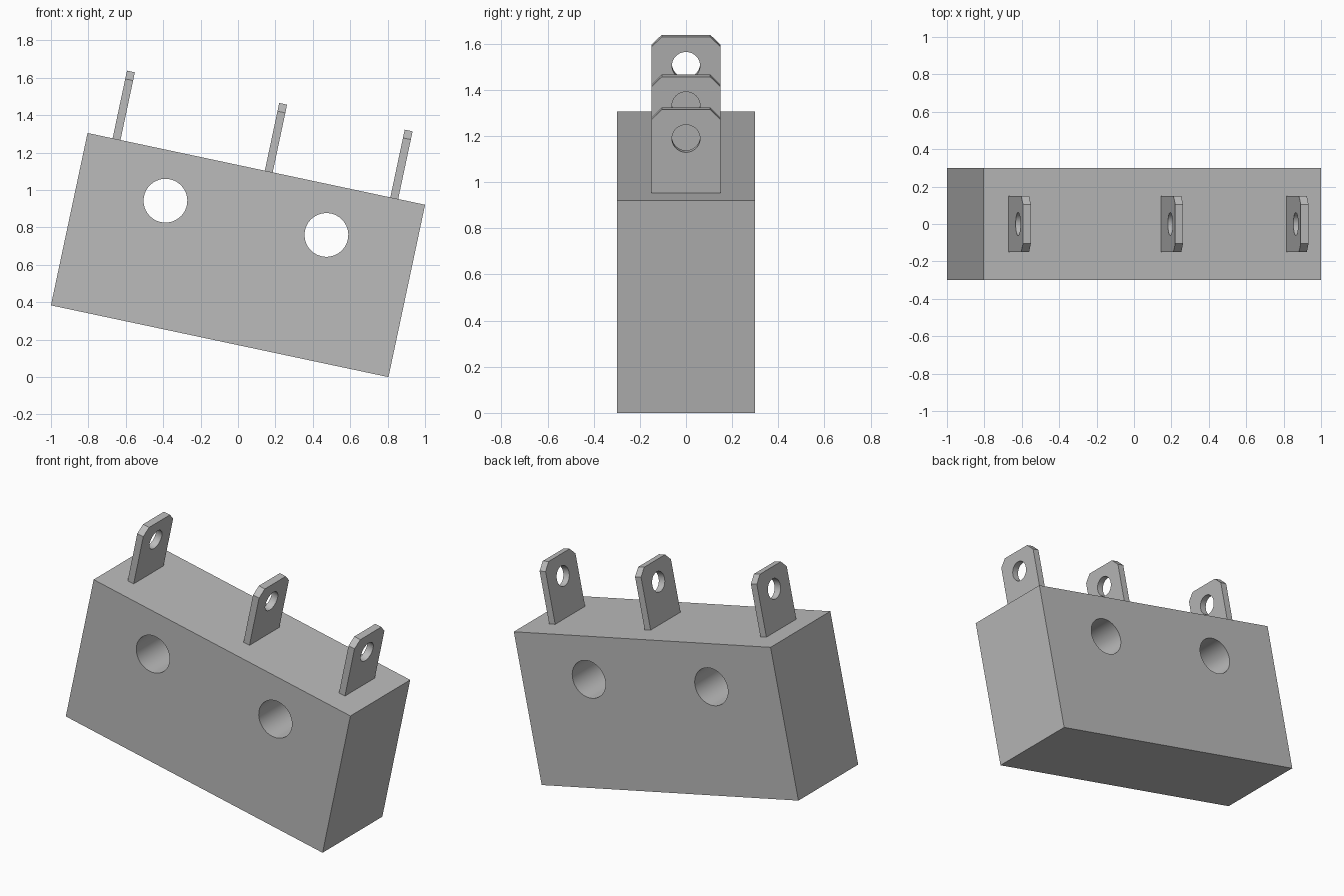
import bpy
import bmesh
from math import radians
from mathutils import Matrix, Vector

if "Cube" in bpy.data.objects:
    bpy.data.objects.remove(bpy.data.objects["Cube"], do_unlink=True)

LENGTH, DEPTH, HEIGHT = 1.845, 0.6, 0.942
TAB_THICK, TAB_WIDTH, TAB_HEIGHT, CHAMFER = 0.043, 0.3, 0.37, 0.045

# Whole switch is tilted about the y axis
TILT = Matrix.Translation((0, 0, 0.6525)) @ Matrix.Rotation(radians(12), 4, 'Y')

grey = bpy.data.materials.new("plain grey")
grey.use_nodes = True
colour = (0.5, 0.5, 0.5, 1)
grey.diffuse_color = colour
grey.node_tree.nodes["Principled BSDF"].inputs["Base Color"].default_value = colour


def prism(name, outline, axis):
    """Extrude a closed outline along an axis vector."""
    bm = bmesh.new()
    face = bm.faces.new([bm.verts.new(p) for p in outline])
    new = bmesh.ops.extrude_face_region(bm, geom=[face])["geom"]
    bmesh.ops.translate(bm, vec=Vector(axis),
                        verts=[v for v in new if isinstance(v, bmesh.types.BMVert)])
    bmesh.ops.recalc_face_normals(bm, faces=bm.faces)
    mesh = bpy.data.meshes.new(name)
    bm.to_mesh(mesh)
    bm.free()
    obj = bpy.data.objects.new(name, mesh)
    bpy.context.collection.objects.link(obj)
    mesh.materials.append(grey)
    return obj


def drill(obj, centre, radius, rotation):
    """Cut a round through hole, then discard the cutter."""
    bpy.ops.mesh.primitive_cylinder_add(vertices=48, radius=radius, depth=1,
                                        location=centre, rotation=rotation)
    cutter = bpy.context.object
    cutter.hide_render = True
    cutter.data.materials.append(grey)
    mod = obj.modifiers.new("hole", 'BOOLEAN')
    mod.operation, mod.solver, mod.object = 'DIFFERENCE', 'EXACT', cutter
    bpy.context.view_layer.objects.active = obj
    bpy.ops.object.modifier_apply(modifier=mod.name)
    bpy.data.objects.remove(cutter, do_unlink=True)


def finish(obj):
    """Smooth the bores, keep edges sharp, and tilt into place."""
    bpy.ops.object.select_all(action='DESELECT')
    obj.select_set(True)
    bpy.context.view_layer.objects.active = obj
    bpy.ops.object.shade_smooth_by_angle(angle=radians(30))
    obj.matrix_world = TILT


# Body block with two mounting holes
hx, hy, hz = LENGTH / 2, DEPTH / 2, HEIGHT / 2
body = prism("switch_body", [(-hx, -hy, -hz), (hx, -hy, -hz), (hx, -hy, hz), (-hx, -hy, hz)],
             (0, DEPTH, 0))
for side in (-1, 1):
    drill(body, (side * 0.44, 0, 0.2035), 0.117, (radians(90), 0, 0))
finish(body)

# Three chamfered terminal tabs, each with an eyelet
w, top = TAB_WIDTH / 2, hz + TAB_HEIGHT
half = [(w, hz), (w, top - CHAMFER), (w - CHAMFER, top)]
profile = half + [(-y, z) for y, z in reversed(half)]
for name, x in (("right_terminal", -0.764), ("middle_terminal", 0.068), ("left_terminal", 0.754)):
    tab = prism(name, [(x - TAB_THICK / 2, y, z) for y, z in profile], (TAB_THICK, 0, 0))
    drill(tab, (x, 0, top - 0.128), 0.061, (0, radians(90), 0))
    finish(tab)
